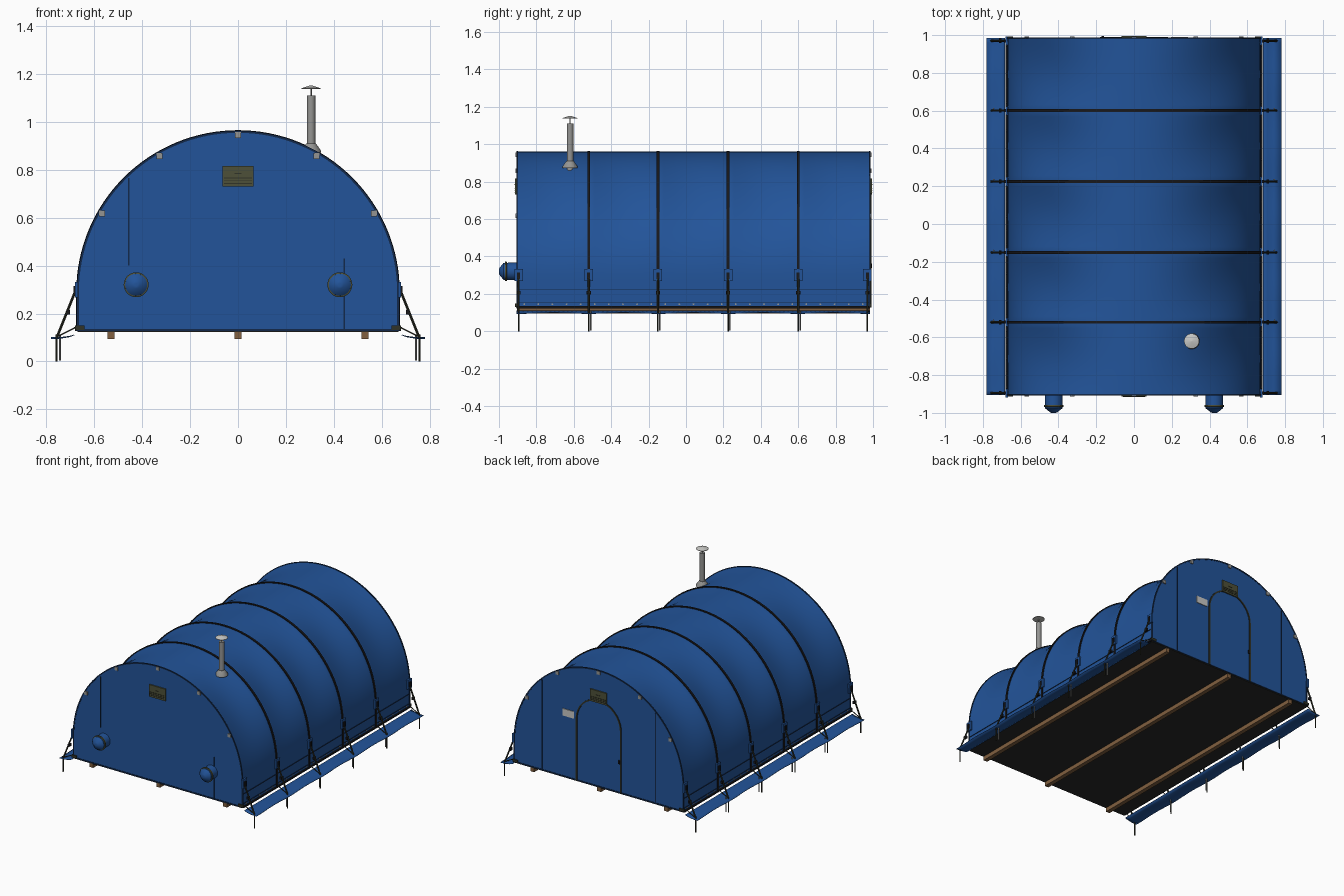
import bpy, bmesh, math
from mathutils import Vector

if "Cube" in bpy.data.objects:
    bpy.data.objects.remove(bpy.data.objects["Cube"])

def mat(name, r, g, b):
    m = bpy.data.materials.new(name)
    m.diffuse_color = (r, g, b, 1)
    m.use_nodes = True
    m.node_tree.nodes["Principled BSDF"].inputs["Base Color"].default_value = m.diffuse_color
    return m

BLUE = mat("blue canvas", 0.016, 0.088, 0.32)
BLACK = mat("black webbing", 0.009, 0.009, 0.011)
NAVY = mat("navy seam", 0.006, 0.022, 0.07)
FLOOR = mat("dark floor", 0.022, 0.022, 0.02)
OLIVE = mat("olive trim", 0.075, 0.08, 0.04)
DARK_OLIVE = mat("dark olive cord", 0.03, 0.032, 0.02)
STEEL = mat("grey steel", 0.3, 0.3, 0.29)
PALE = mat("pale metal", 0.58, 0.58, 0.56)
WOOD = mat("brown wood", 0.22, 0.115, 0.05)

Y0, Y1, R, CZ, BASE = -0.905, 0.985, 0.67, 0.29, 0.128
RIBS = [-0.52, -0.15, 0.225, 0.6]
ENDS = [-0.895, 0.97]

def make(name, verts, faces, m, smooth=True):
    me = bpy.data.meshes.new(name)
    me.from_pydata([tuple(v) for v in verts], [], faces)
    bm = bmesh.new()
    bm.from_mesh(me)
    bmesh.ops.recalc_face_normals(bm, faces=bm.faces)
    bm.to_mesh(me)
    bm.free()
    me.materials.append(m)
    ob = bpy.data.objects.new(name, me)
    bpy.context.collection.objects.link(ob)
    if smooth:
        bpy.context.view_layer.objects.active = ob
        ob.select_set(True)
        bpy.ops.object.shade_smooth_by_angle(angle=math.radians(35))
        ob.select_set(False)
    return ob

def box(name, c, s, m):
    v = [(c[0] + x * s[0] / 2, c[1] + y * s[1] / 2, c[2] + z * s[2] / 2)
         for x in (-1, 1) for y in (-1, 1) for z in (-1, 1)]
    f = [(0, 1, 3, 2), (4, 6, 7, 5), (0, 4, 5, 1), (2, 3, 7, 6), (0, 2, 6, 4), (1, 5, 7, 3)]
    return make(name, v, f, m, False)

def lathe(name, prof, origin, axis, m, n=24):
    """Turn (radius, height) points round an axis, closing both ends."""
    q = Vector((0, 0, 1)).rotation_difference(Vector(axis).normalized())
    v = [Vector(origin) + q @ Vector((r * math.cos(2 * math.pi * i / n), r * math.sin(2 * math.pi * i / n), h))
         for r, h in prof for i in range(n)]
    f = [(a * n + i, a * n + (i + 1) % n, (a + 1) * n + (i + 1) % n, (a + 1) * n + i)
         for a in range(len(prof) - 1) for i in range(n)]
    f += [tuple(range(n)), tuple((len(prof) - 1) * n + i for i in range(n))]
    return make(name, v, f, m)

def rod(name, a, b, r, m, n=8):
    d = Vector(b) - Vector(a)
    return lathe(name, [(r, 0), (r, d.length)], a, d, m, n)

def arch(d=0.0, n=64):
    """Tent section as (x, z, angle): straight walls under a half circle."""
    low = [(BASE + (CZ - BASE) * i / 4) for i in range(4)]
    pts = [(R + d, z, 0) for z in low]
    pts += [((R + d) * math.cos(t), CZ + (R + d) * math.sin(t), t)
            for t in (math.pi * i / n for i in range(n + 1))]
    return pts + [(-R - d, z, 0) for z in reversed(low)]

def hoop(name, y, w, d0, d1, m, pin=arch):
    """Flat band following the tent section."""
    a, b = pin(d0), pin(d1)
    n = len(a)
    v = []
    for (ax, az, _), (bx, bz, _) in zip(a, b):
        v += [(ax, y - w / 2, az), (bx, y - w / 2, bz), (bx, y + w / 2, bz), (ax, y + w / 2, az)]
    f = [(4 * i + k, 4 * i + (k + 1) % 4, 4 * i + 4 + (k + 1) % 4, 4 * i + 4 + k)
         for i in range(n - 1) for k in range(4)]
    f += [(0, 1, 2, 3), tuple(4 * n - 4 + k for k in range(4))]
    return make(name, v, f, m)

# canvas roof, sagging between the hoops at the shoulders
stops = [Y0] + RIBS + [Y1]
rows = []
for a, b in zip(stops, stops[1:]):
    rows += [(a + (b - a) * k / 12, math.sin(math.pi * k / 12)) for k in range(12)]
rows.append((Y1, 0))
sec = arch()
n = len(sec)
verts = []
for y, s in rows:
    for x, z, t in sec:
        g = 0.028 * s * math.sin(2 * t) ** 2
        verts.append((x - g * math.cos(t), y, z - g * math.sin(t)))
faces = [(j * n + i, j * n + i + 1, (j + 1) * n + i + 1, (j + 1) * n + i)
         for j in range(len(rows) - 1) for i in range(n - 1)]
make("canvas_roof", verts, faces, BLUE)

# end walls, floor and skids
for nm, y in (("front_wall", Y0), ("back_wall", Y1)):
    make(nm, [(x, y, z) for x, z, _ in sec], [tuple(range(n))], BLUE, False)
box("floor", (0, (Y0 + Y1) / 2, BASE - 0.002), (2 * R, Y1 - Y0, 0.006), FLOOR)
for x in (-0.53, 0, 0.53):
    box("wood_skid", (x, (Y0 + Y1) / 2, 0.109), (0.03, Y1 - Y0 - 0.005, 0.03), WOOD)

# webbing hoops and end piping
for y in RIBS:
    hoop("hoop_strap", y, 0.015, -0.003, 0.005, BLACK)
for y in (Y0 + 0.002, Y1 - 0.002):
    hoop("end_piping", y, 0.008, -0.006, 0.003, NAVY)

for s in (-1, 1):
    # base rail, wall seams and grommets
    ym, yl = (Y0 + Y1) / 2, Y1 - Y0
    box("base_rail", (s * 0.674, ym, 0.131), (0.012, yl, 0.01), BLACK)
    box("wall_seam", (s * 0.671, ym, 0.222), (0.005, yl, 0.005), NAVY)
    box("hem_seam", (s * 0.671, ym, 0.153), (0.005, yl, 0.004), NAVY)
    for i in range(25):
        y = Y0 + 0.04 + i * (yl - 0.08) / 24
        rod("grommet", (s * 0.668, y, 0.145), (s * 0.674, y, 0.145), 0.005, STEEL)

    # wavy ground skirt
    prof = [(0.684, 0.114), (0.705, 0.106), (0.74, 0.1), (0.78, 0.098)]
    m, v = 80, []
    for j in range(m + 1):
        y = Y0 + yl * j / m
        w = math.sin(math.pi * (y - RIBS[0]) / 0.373) ** 2
        for k, (x, z) in enumerate(prof):
            v.append((s * x, y, z + 0.006 * w * k / 3 - 0.002))
    f = [(j * 4 + k, j * 4 + k + 1, j * 4 + k + 5, j * 4 + k + 4) for j in range(m) for k in range(3)]
    skirt = make("ground_skirt", v, f, BLUE)
    mod = skirt.modifiers.new("thickness", "SOLIDIFY")
    mod.thickness = 0.003

    # guy lines, tensioners and stakes
    for y in RIBS + ENDS:
        box("anchor_patch", (s * 0.674, y, 0.3), (0.014, 0.045, 0.065), BLUE)
        box("patch_loop", (s * 0.683, y, 0.298), (0.008, 0.016, 0.035), BLACK)
        rod("guy_line", (s * 0.676, y, 0.3), (s * 0.756, y, 0.1), 0.0055, DARK_OLIVE)
        box("line_buckle", (s * 0.708, y, 0.205), (0.014, 0.022, 0.018), BLACK)
        rod("lower_line", (s * 0.678, y, 0.142), (s * 0.755, y, 0.103), 0.003, DARK_OLIVE)
        rod("stake", (s * 0.757, y, 0), (s * 0.757, y, 0.112), 0.004, DARK_OLIVE)
        if y in RIBS:
            rod("steel_stake", (s * 0.743, y + 0.01, 0.004), (s * 0.743, y + 0.01, 0.108), 0.004, STEEL)

    # sleeve ports on the front
    o = (s * 0.425, Y0, 0.32)
    lathe("port_sleeve", [(0.047, 0), (0.046, 0.07), (0.044, 0.072), (0.016, 0.094), (0.006, 0.095)],
          o, (0, -1, 0), BLUE, 32)
    lathe("port_ring", [(0.047, 0.052), (0.052, 0.054), (0.052, 0.062), (0.047, 0.064)],
          o, (0, -1, 0), OLIVE, 32)

# clips, corner brackets and louvred vent on each end wall
for y, d in ((Y0, -1), (Y1, 1)):
    for a in (30, 60, 90, 120, 150):
        t = math.radians(a)
        x, z = 0.655 * math.cos(t), CZ + 0.655 * math.sin(t)
        box("arch_clip", (x, y + d * 0.003, z), (0.024, 0.008, 0.024), STEEL)
    for s in (-1, 1):
        box("corner_bracket", (s * 0.66, y + d * 0.002, 0.14), (0.04, 0.012, 0.018), DARK_OLIVE)
    box("wall_hem", (0, y + d * 0.001, 0.131), (2 * R, 0.005, 0.007), NAVY)
    box("vent_panel", (0, y + d * 0.004, 0.773), (0.13, 0.01, 0.086), OLIVE)
    for z in (0.743, 0.754, 0.765, 0.785):
        box("vent_louvre", (0, y + d * 0.009, z), (0.116 if z < 0.78 else 0.03, 0.004, 0.004), DARK_OLIVE)

# vertical wall seams
for x, y, za, zb in ((-0.455, Y0, 0.4, 0.765), (0.443, Y0, 0.13, 0.43),
                     (0.45, Y1, 0.13, 0.775), (-0.45, Y1, 0.13, 0.775)):
    box("panel_seam", (x, y, (za + zb) / 2), (0.006, 0.004, zb - za), NAVY)

# arched door outline and placard on the back
def door(d):
    r = 0.175 + d
    return ([(r, BASE, 0)] + [(r * math.cos(t), 0.57 + r * math.sin(t), t)
            for t in (math.pi * i / 24 for i in range(25))] + [(-r, BASE, 0)])
hoop("door_outline", Y1 + 0.002, 0.008, -0.005, 0.005, DARK_OLIVE, door)
box("door_pull", (-0.165, Y1 + 0.005, 0.35), (0.012, 0.008, 0.025), BLACK)
box("placard", (0.24, Y1 + 0.002, 0.59), (0.09, 0.006, 0.05), PALE)

# stove pipe with flashing and rain cap
c = (0.305, -0.62, 0)
lathe("pipe_flashing", [(0.042, 0.872), (0.04, 0.882), (0.02, 0.91), (0.017, 0.91)], c, (0, 0, 1), STEEL)
lathe("stove_pipe", [(0.0175, 0.86), (0.0175, 1.11)], c, (0, 0, 1), STEEL)
lathe("cap_stem", [(0.003, 1.1), (0.003, 1.142)], c, (0, 0, 1), STEEL, 8)
lathe("rain_cap", [(0.04, 1.137), (0.04, 1.14), (0.003, 1.152)], c, (0, 0, 1), PALE)
